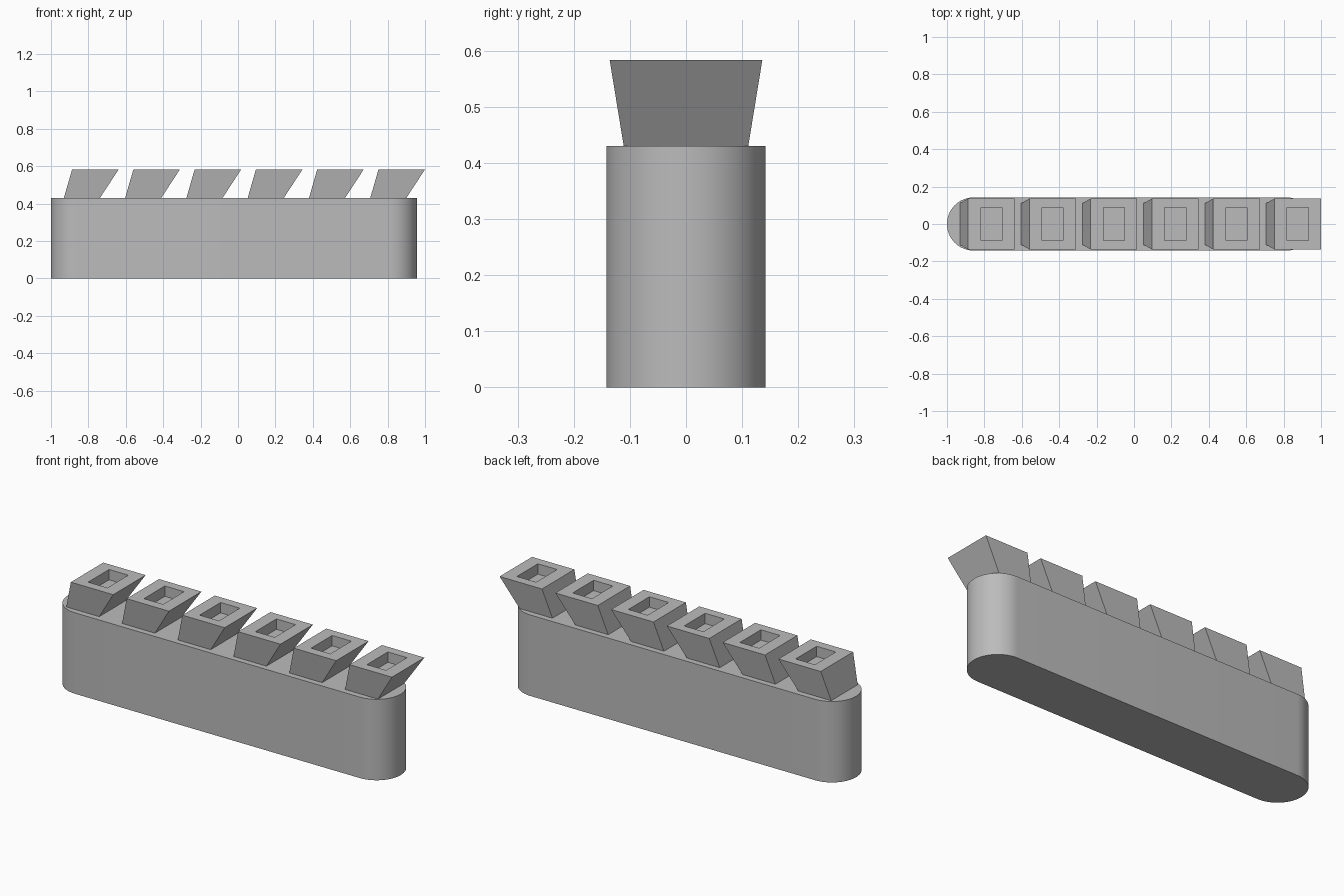
import bpy, bmesh, math

cube = bpy.data.objects.get("Cube")
if cube:
    bpy.data.objects.remove(cube, do_unlink=True)

grey = bpy.data.materials.new("plain grey")
grey.use_nodes = True
COLOUR = (0.5, 0.5, 0.5, 1)
grey.diffuse_color = COLOUR
grey.node_tree.nodes["Principled BSDF"].inputs["Base Color"].default_value = COLOUR

BASE_TOP, BLOCK_TOP = 0.43, 0.583


def make_object(name, bm):
    bmesh.ops.recalc_face_normals(bm, faces=bm.faces)
    mesh = bpy.data.meshes.new(name)
    bm.to_mesh(mesh)
    bm.free()
    mesh.materials.append(grey)
    obj = bpy.data.objects.new(name, mesh)
    bpy.context.collection.objects.link(obj)
    return obj


def rectangle(bm, x0, x1, half_y, z):
    return [bm.verts.new(p) for p in
            ((x0, -half_y, z), (x1, -half_y, z), (x1, half_y, z), (x0, half_y, z))]


def bridge(bm, a, b):
    for i in range(4):
        j = (i + 1) % 4
        bm.faces.new((a[i], a[j], b[j], b[i]))


# Base: a slab with rounded ends
def build_base(left=-1.0, right=0.957, radius=0.142, steps=32):
    bm = bmesh.new()
    outline = []
    for centre, start in ((right - radius, -math.pi / 2), (left + radius, math.pi / 2)):
        for i in range(steps + 1):
            a = start + math.pi * i / steps
            outline.append(bm.verts.new(
                (centre + radius * math.cos(a), radius * math.sin(a), 0)))
    face = bm.faces.new(outline)
    top = bmesh.ops.extrude_face_region(bm, geom=[face], use_keep_orig=True)["geom"]
    bmesh.ops.translate(bm, vec=(0, 0, BASE_TOP),
                        verts=[v for v in top if isinstance(v, bmesh.types.BMVert)])
    base = make_object("base", bm)
    bpy.ops.object.select_all(action="DESELECT")
    base.select_set(True)
    bpy.context.view_layer.objects.active = base
    bpy.ops.object.shade_smooth_by_angle(angle=math.radians(30))


# Tooth: a leaning block, wider at the top, with a square-cut pocket
def build_tooth(number, x, pocket_depth=0.055):
    bm = bmesh.new()
    foot = rectangle(bm, x, x + 0.193, 0.111, BASE_TOP)
    rim = rectangle(bm, x + 0.044, x + 0.293, 0.136, BLOCK_TOP)
    mouth = rectangle(bm, x + 0.112, x + 0.225, 0.088, BLOCK_TOP)
    floor = rectangle(bm, x + 0.112, x + 0.225, 0.088, BLOCK_TOP - pocket_depth)
    bm.faces.new(foot)
    for lower, upper in ((foot, rim), (rim, mouth), (mouth, floor)):
        bridge(bm, lower, upper)
    bm.faces.new(floor)
    make_object(f"tooth_{number}", bm)


build_base()
for n in range(6):
    build_tooth(n + 1, -0.931 + n * 0.3276)
